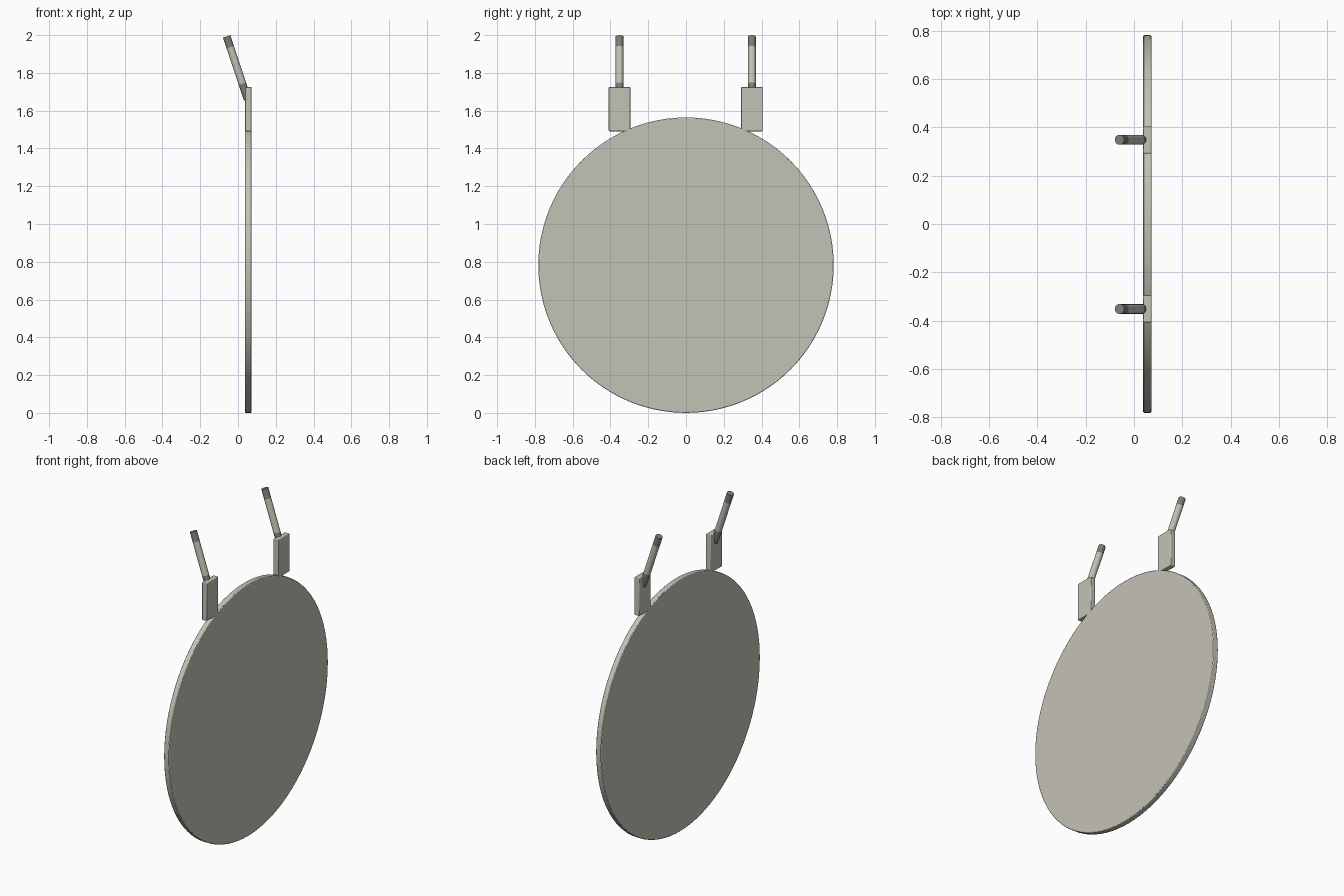
import bpy, math
from mathutils import Vector

if "Cube" in bpy.data.objects:
    bpy.data.objects.remove(bpy.data.objects["Cube"])

def material(name, rgb):
    m = bpy.data.materials.new(name)
    m.diffuse_color = (*rgb, 1)
    m.use_nodes = True
    m.node_tree.nodes["Principled BSDF"].inputs["Base Color"].default_value = m.diffuse_color
    return m

BODY = material("warm light grey", (0.55, 0.54, 0.47))
DARK = material("dark grey", (0.21, 0.21, 0.19))
XC = 0.055       # plane of the disc and brackets
THICK = 0.034

def finish(ob, name, bevel=0.0):
    ob.name = name
    ob.data.materials.append(BODY)
    if bevel:
        b = ob.modifiers.new("soft_edge", 'BEVEL')
        b.width, b.segments, b.limit_method = bevel, 2, 'ANGLE'
    bpy.ops.object.shade_smooth_by_angle(angle=math.radians(35))
    return ob

def rod(name, a, b, r, mat):
    a, b = Vector(a), Vector(b)
    d = b - a
    bpy.ops.mesh.primitive_cylinder_add(vertices=24, radius=r, depth=d.length, location=(a + b) / 2,
                                        rotation=d.to_track_quat('Z', 'Y').to_euler())
    ob = finish(bpy.context.object, name)
    ob.data.materials[0] = mat

# Round plate standing on its edge
bpy.ops.mesh.primitive_cylinder_add(vertices=96, radius=0.782, depth=THICK,
                                    location=(XC, 0, 0.782), rotation=(0, math.pi / 2, 0))
finish(bpy.context.object, "round_plate", 0.004)

for side, y in (("left", -0.352), ("right", 0.349)):
    # Flat bracket block
    bpy.ops.mesh.primitive_cube_add(size=1, location=(XC, y, 1.608))
    ob = bpy.context.object
    ob.scale = (THICK, 0.114, 0.235)
    bpy.ops.object.transform_apply(location=False, rotation=False, scale=True)
    finish(ob, side + "_bracket", 0.004)

    # Leaning pin: dark foot, light shaft, dark tip
    foot, top = Vector((0.051, y, 1.66)), Vector((-0.06, y, 1.993))
    p, q = foot.lerp(top, 0.25), foot.lerp(top, 0.83)
    rod(side + "_pin_foot", foot, p, 0.0205, DARK)
    rod(side + "_pin_shaft", p, q, 0.0205, BODY)
    rod(side + "_pin_tip", q, top, 0.0205, DARK)
